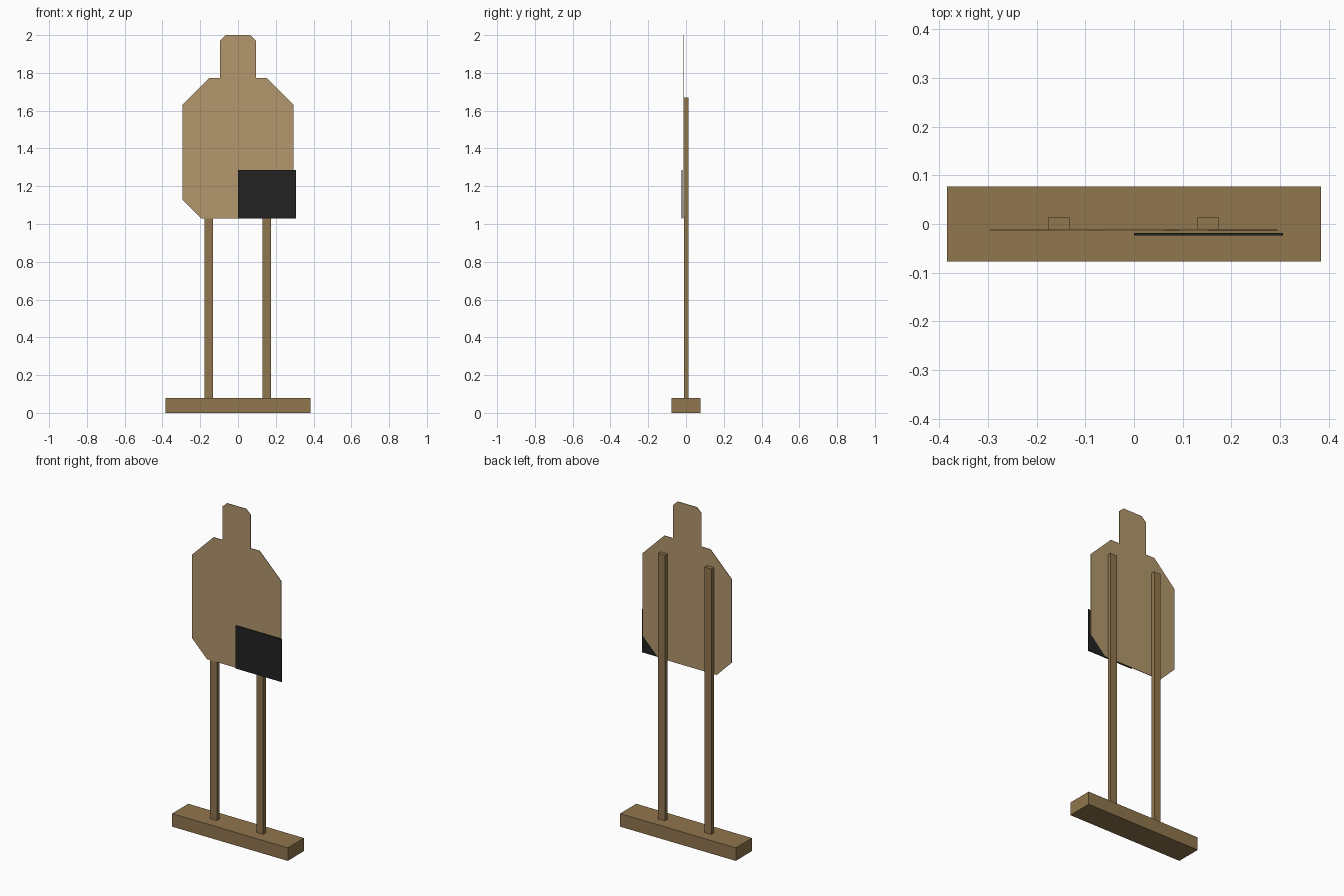
import bpy, bmesh
from mathutils import Vector

cube = bpy.data.objects.get("Cube")
if cube:
    bpy.data.objects.remove(cube, do_unlink=True)


def material(name, color):
    mat = bpy.data.materials.new(name)
    mat.use_nodes = True
    mat.diffuse_color = (*color, 1)
    bsdf = next(n for n in mat.node_tree.nodes if n.type == 'BSDF_PRINCIPLED')
    bsdf.inputs["Base Color"].default_value = (*color, 1)
    return mat


wood = material("wood", (0.28, 0.18, 0.076))
cardboard = material("cardboard", (0.445, 0.31, 0.15))
black = material("black", (0.016, 0.016, 0.016))


def slab(name, outline, y_front, y_back, mat):
    """Extrude an x-z outline from its front plane to its back plane."""
    bm = bmesh.new()
    face = bm.faces.new([bm.verts.new((x, y_front, z)) for x, z in outline])
    new = bmesh.ops.extrude_face_region(bm, geom=[face], use_keep_orig=True)["geom"]
    verts = [v for v in new if isinstance(v, bmesh.types.BMVert)]
    bmesh.ops.translate(bm, verts=verts, vec=Vector((0, y_back - y_front, 0)))
    bmesh.ops.recalc_face_normals(bm, faces=bm.faces)
    mesh = bpy.data.meshes.new(name)
    bm.to_mesh(mesh)
    bm.free()
    mesh.materials.append(mat)
    obj = bpy.data.objects.new(name, mesh)
    bpy.context.collection.objects.link(obj)
    return obj


def box(name, x0, x1, y0, y1, z0, z1, mat):
    return slab(name, [(x0, z0), (x1, z0), (x1, z1), (x0, z1)], y0, y1, mat)


# Stand: base beam and two uprights
box("base", -0.384, 0.384, -0.077, 0.077, 0, 0.078, wood)
for name, x in (("right_post", -0.155), ("left_post", 0.153)):
    box(name, x - 0.022, x + 0.022, -0.011, 0.013, 0.078, 1.67, wood)

# Target board: half outline mirrored across the centre
half = [(0.195, 1.03), (0.295, 1.13), (0.295, 1.63), (0.153, 1.772),
        (0.094, 1.772), (0.094, 1.972), (0.064, 2.0)]
outline = half + [(-x, z) for x, z in reversed(half)]
slab("target_board", outline, -0.0145, -0.0112, cardboard)

# Black cover panel over the lower left corner
box("cover_panel", 0, 0.306, -0.0235, -0.018, 1.03, 1.287, black)
